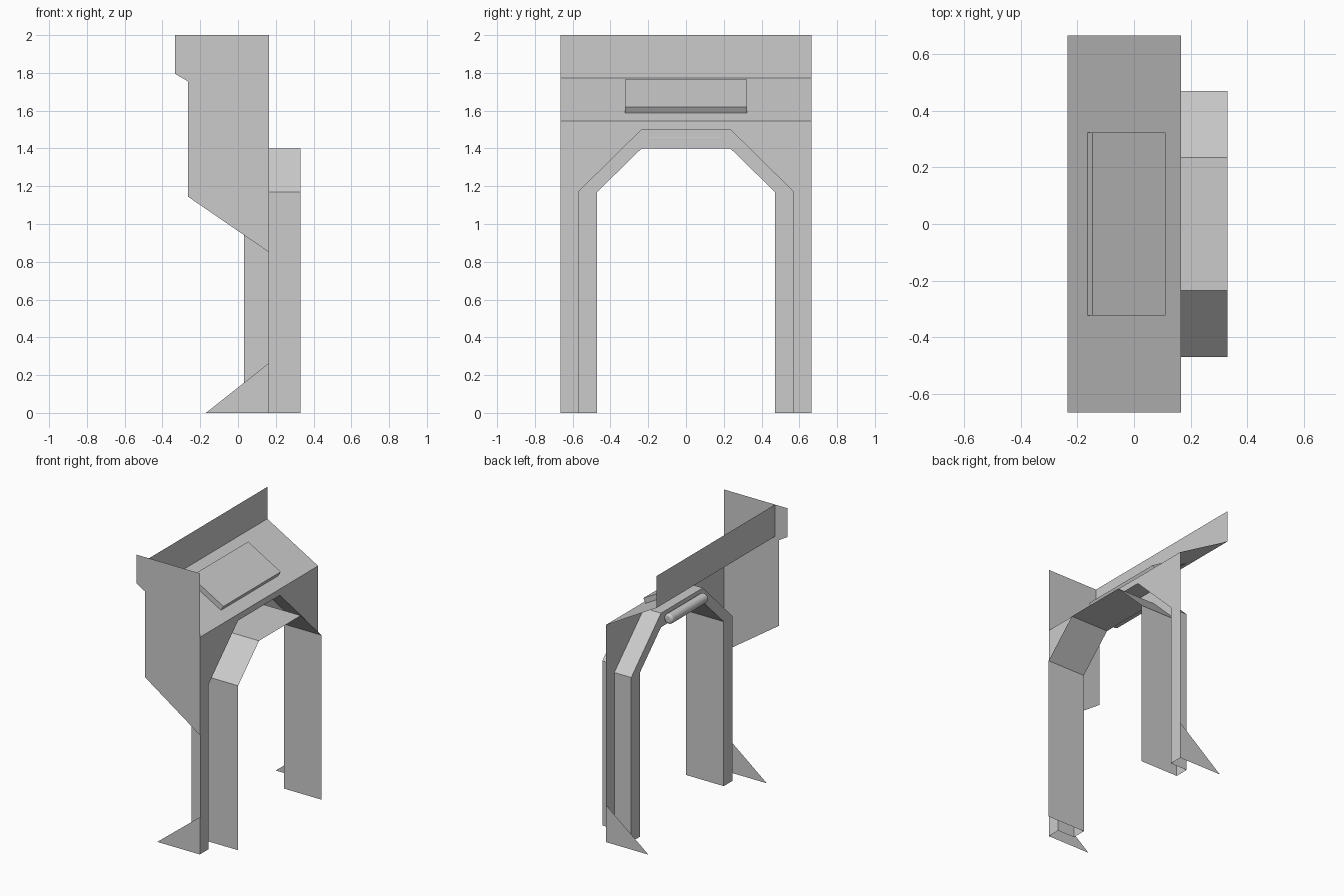
import bpy, math

if "Cube" in bpy.data.objects:
    bpy.data.objects.remove(bpy.data.objects["Cube"])

W = 0.665            # half width of the frame
FRONT, BACK, LIP = 0.165, 0.032, 0.33   # x of face plate, channel back, arch lip


def add_mesh(name, verts, faces):
    me = bpy.data.meshes.new(name)
    me.from_pydata(verts, [], faces)
    me.update()
    ob = bpy.data.objects.new(name, me)
    bpy.context.collection.objects.link(ob)
    return ob


def side_sheet(name, profile, y):
    """Flat sheet from an x-z profile; it faces outward from y = 0."""
    pts = profile if y < 0 else profile[::-1]
    return add_mesh(name, [(x, y, z) for x, z in pts], [range(len(pts))])


def strip(name, a, b, closed=False):
    """Band of quads between two point rows."""
    n = len(a)
    faces = [(i, (i + 1) % n, n + (i + 1) % n, n + i) for i in range(n if closed else n - 1)]
    return add_mesh(name, list(a) + list(b), faces)


def at_x(path, x):
    return [(x, y, z) for y, z in path]


def mirrored(half):
    return [(-y, z) for y, z in half] + [(y, z) for y, z in reversed(half)]


# Arch outlines in y-z, and the matching rectangle around the face plate
outer = mirrored([(0.57, 0), (0.57, 1.17), (0.235, 1.5)])
inner = mirrored([(0.47, 0), (0.47, 1.17), (0.235, 1.4)])
border = mirrored([(W, 0), (W, 1.17), (W, 1.545)])

# Face plate, recessed channel and projecting arch lining
strip("face_plate", at_x(outer, FRONT), at_x(border, FRONT))
strip("channel_outer_wall", at_x(outer, BACK), at_x(outer, FRONT))
strip("channel_back", at_x(inner, BACK), at_x(outer, BACK))
strip("arch_lining", at_x(inner, LIP), at_x(inner, BACK))

# Sloped shelf and upright back board
rows = [(FRONT, 1.545), (-0.235, 1.773), (-0.235, 2.0)]
strip("sloped_shelf_and_back_board",
      [(x, -W, z) for x, z in rows], [(x, W, z) for x, z in rows])

# Single side panel on the front side
side_sheet("side_panel", [(-0.333, 2), (-0.333, 1.795), (-0.265, 1.755),
                          (-0.265, 1.145), (FRONT, 0.85), (FRONT, 2)], -W)

# Triangular feet on both sides
for label, y in (("front", -W), ("rear", W)):
    side_sheet(label + "_foot", [(-0.17, 0), (FRONT, 0), (FRONT, 0.265)], y)

# Raised slab lying on the shelf
dx, dz = -0.235 - FRONT, 1.773 - 1.545
bpy.ops.mesh.primitive_cube_add(size=1, location=(-0.0275, 0, 1.675),
                                rotation=(0, math.atan2(dz, -dx), 0))
slab = bpy.context.object
slab.name = "shelf_slab"
slab.scale = (0.295, 0.645, 0.04)

# Round-ended tube behind the arch
bpy.ops.mesh.primitive_cylinder_add(vertices=20, radius=0.035, depth=0.41,
                                    location=(-0.002, 0, 1.453),
                                    rotation=(math.pi / 2, 0, 0))
tube = bpy.context.object
tube.name = "rear_tube"
bev = tube.modifiers.new("rounded_ends", 'BEVEL')
bev.width, bev.segments = 0.015, 3
bpy.ops.object.shade_smooth_by_angle()
